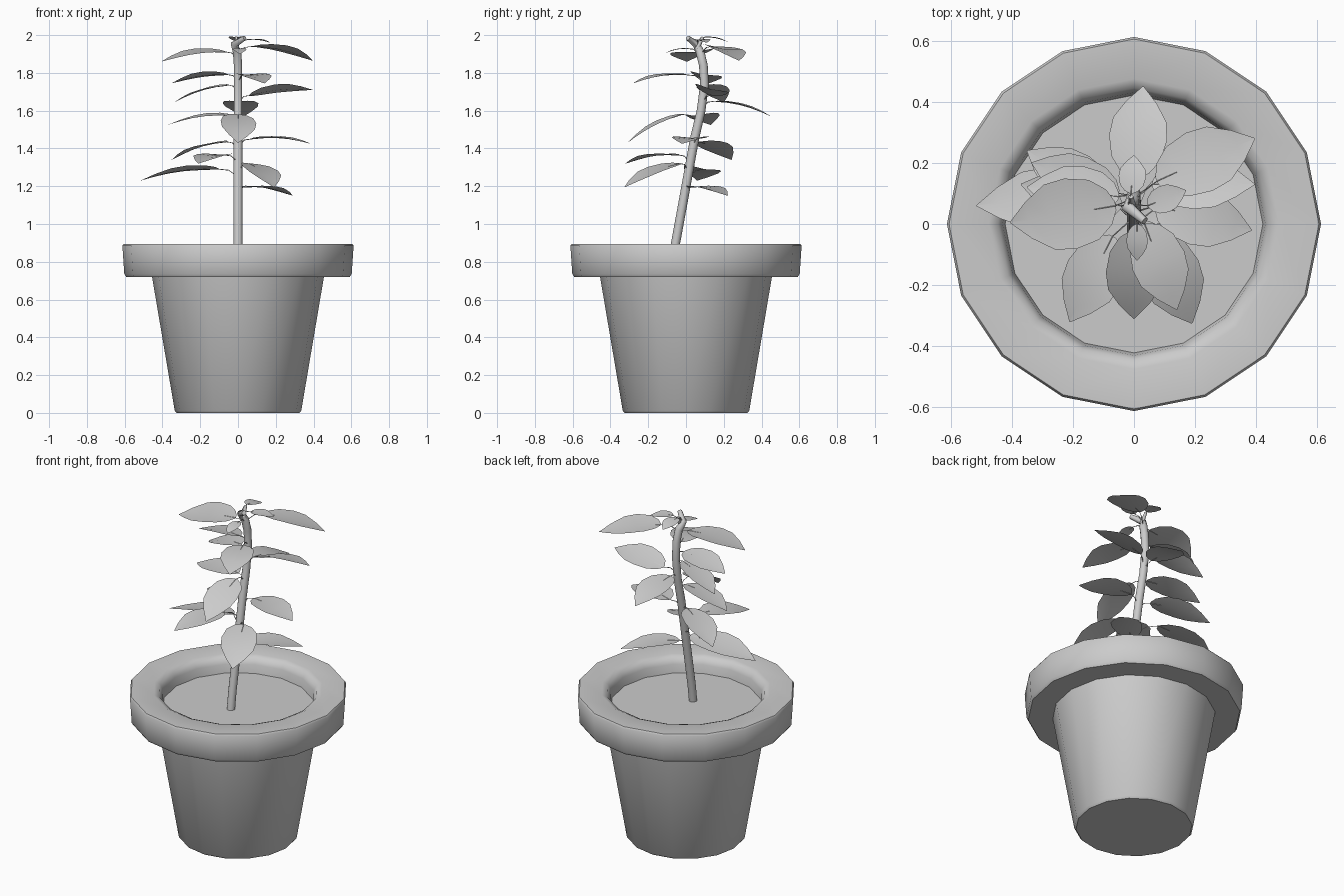
import bpy, bmesh, math
from mathutils import Vector

if "Cube" in bpy.data.objects:
    bpy.data.objects.remove(bpy.data.objects["Cube"])

grey = bpy.data.materials.new("plain_grey")
grey.diffuse_color = (0.6, 0.6, 0.6, 1)
grey.use_nodes = True
grey.node_tree.nodes["Principled BSDF"].inputs["Base Color"].default_value = grey.diffuse_color


def finish(name, bm, angle=35, fix_normals=True):
    if fix_normals:
        bmesh.ops.recalc_face_normals(bm, faces=bm.faces)
    me = bpy.data.meshes.new(name)
    bm.to_mesh(me)
    bm.free()
    me.materials.append(grey)
    ob = bpy.data.objects.new(name, me)
    bpy.context.collection.objects.link(ob)
    bpy.ops.object.select_all(action='DESELECT')
    ob.select_set(True)
    bpy.context.view_layer.objects.active = ob
    bpy.ops.object.shade_smooth_by_angle(angle=math.radians(angle))
    return ob


def lathe(name, profile, n=16):
    bm = bmesh.new()
    rings = [[bm.verts.new((r * math.cos(2 * math.pi * i / n), r * math.sin(2 * math.pi * i / n), z))
              for i in range(n)] for r, z in profile]
    for a, b in zip(rings, rings[1:]):
        for i in range(n):
            j = (i + 1) % n
            bm.faces.new((a[i], a[j], b[j], b[i]))
    bm.faces.new(rings[0][::-1])
    bm.faces.new(rings[-1])
    return finish(name, bm, 50)


def add_tube(bm, pts, radii, n):
    pts = [Vector(p) for p in pts]
    rings = []
    for k, p in enumerate(pts):
        d = (pts[min(k + 1, len(pts) - 1)] - pts[max(k - 1, 0)]).normalized()
        ref = Vector((1, 0, 0)) if abs(d.x) < 0.8 else Vector((0, 1, 0))
        u = d.cross(ref).normalized()
        v = d.cross(u)
        rings.append([bm.verts.new(p + radii[k] * (u * math.cos(2 * math.pi * i / n)
                                                   + v * math.sin(2 * math.pi * i / n)))
                      for i in range(n)])
    for a, b in zip(rings, rings[1:]):
        for i in range(n):
            j = (i + 1) % n
            bm.faces.new((a[i], a[j], b[j], b[i]))
    bm.faces.new(rings[0][::-1])
    bm.faces.new(rings[-1])


# Pot with rolled rim
lathe("pot", [(0.325, 0), (0.335, 0.012), (0.455, 0.72), (0.592, 0.72), (0.602, 0.735),
              (0.612, 0.885), (0.605, 0.895), (0.475, 0.895), (0.445, 0.882),
              (0.43, 0.85), (0.42, 0.79)])
# Soil
lathe("soil", [(0.42, 0.785), (0.425, 0.80)])

# Stem with a bent tip and a short side shoot
stem = [(0, -0.07, 0.79), (0, -0.055, 0.9), (0, 0, 1.2), (0, 0.045, 1.45), (0, 0.08, 1.6),
        (0, 0.098, 1.74), (0, 0.092, 1.84), (-0.005, 0.075, 1.91), (-0.02, 0.055, 1.95),
        (0.035, 0.01, 1.985)]
bm = bmesh.new()
add_tube(bm, stem, [0.024] * 4 + [0.023] * 4 + [0.02, 0.013], 10)
add_tube(bm, [(-0.005, 0.06, 1.93), (-0.01, 0.09, 1.99)], [0.012, 0.008], 8)
finish("stem", bm, 60)


def stem_at(z):
    for a, b in zip(stem, stem[1:]):
        if a[2] <= z <= b[2]:
            return Vector(a).lerp(Vector(b), (z - a[2]) / (b[2] - a[2]))
    return Vector(stem[-2])


# Leaf outline: position along the leaf, half width
OUTLINE = [(0, 0.12), (0.06, 0.5), (0.2, 0.85), (0.42, 1), (0.62, 0.92), (0.82, 0.52), (1, 0.02)]


def leaf(name, base, tip, width, roll=0.0):
    base, tip = Vector(base), Vector(tip)
    d = tip - base
    side = Vector((d.y, -d.x, 0)).normalized()     # to the right of the leaf
    up = side.cross(d).normalized()
    side = side * math.cos(roll) + up * math.sin(roll)
    up = side.cross(d).normalized()
    bm = bmesh.new()
    rows = []
    for t, w in OUTLINE:
        c = base + d * t + up * 0.05 * d.length * math.sin(math.pi * t)
        h = w * width / 2
        rows.append([bm.verts.new(c + side * h * s + up * 0.1 * h * abs(s)) for s in (-1, 0, 1)])
    for a, b in zip(rows, rows[1:]):
        for i in (0, 1):
            bm.faces.new((a[i], a[i + 1], b[i + 1], b[i]))
    finish(name, bm, 60, False)
    # thin stalk
    bm = bmesh.new()
    s = stem_at(base.z - 0.04)
    mid = s.lerp(base, 0.5) + Vector((0, 0, 0.015))
    add_tube(bm, [s, mid, base, base + d * 0.2 + up * 0.03 * d.length], [0.003, 0.0025, 0.002, 0.001], 4)
    finish(name + "_stalk", bm, 60)


LEAVES = [  # base, tip, width, roll
    ((-0.06, 0.06, 1.91), (-0.405, 0.005, 1.86), 0.235, 0.1),
    ((0.075, 0.14, 1.94), (0.395, 0.28, 1.865), 0.21, 0.1),
    ((-0.05, 0.09, 1.79), (-0.35, 0.12, 1.745), 0.17, -0.15),
    ((0.035, 0.0, 1.79), (0.14, -0.28, 1.745), 0.18, 0),
    ((-0.05, 0.1, 1.735), (-0.335, 0.2, 1.645), 0.16, 0.1),
    ((0.06, 0.13, 1.68), (0.395, 0.13, 1.71), 0.18, 0.25),
    ((0, 0.15, 1.65), (0.03, 0.45, 1.57), 0.19, 0),
    ((-0.04, 0.06, 1.575), (-0.37, 0.13, 1.525), 0.17, 0.1),
    ((0.0, -0.02, 1.58), (0.0, -0.31, 1.43), 0.19, 0.1),
    ((0.07, 0.06, 1.45), (0.385, -0.02, 1.425), 0.19, 0),
    ((-0.06, 0.07, 1.435), (-0.35, 0.24, 1.34), 0.18, 0.1),
    ((-0.07, -0.04, 1.365), (-0.21, -0.32, 1.32), 0.19, 0),
    ((-0.1, 0.1, 1.29), (-0.515, 0.06, 1.23), 0.2, -0.15),
    ((0.06, -0.03, 1.32), (0.19, -0.325, 1.195), 0.2, 0.1),
    ((0.03, 0.02, 1.195), (0.29, 0.22, 1.15), 0.17, 0),
    ((0.01, 0.0, 1.93), (0.01, -0.12, 1.9), 0.07, 0),
    ((-0.01, 0.1, 1.99), (0.0, 0.225, 1.962), 0.09, 0),
    ((0.045, 0.06, 1.975), (0.17, 0.11, 1.96), 0.09, 0),
]
for k, args in enumerate(LEAVES):
    leaf(f"leaf_{k + 1:02d}", *args)
